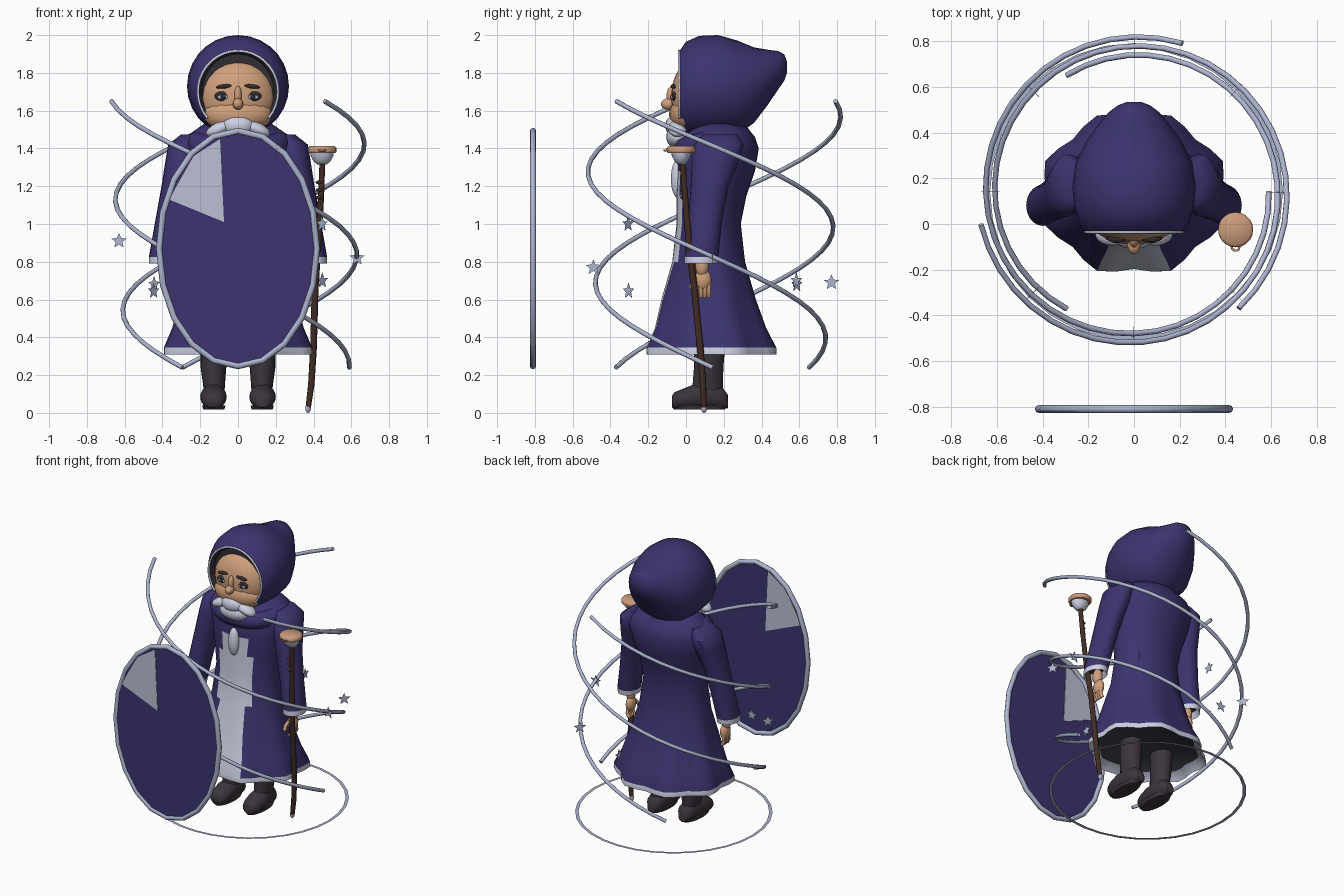
import bpy, bmesh
from math import sin, cos, pi, radians, hypot
from mathutils import Vector, Matrix

cube = bpy.data.objects.get("Cube")
if cube:
    bpy.data.objects.remove(cube, do_unlink=True)


def material(name, rgb):
    m = bpy.data.materials.new(name)
    m.use_nodes = True
    m.diffuse_color = (*rgb, 1)
    m.node_tree.nodes["Principled BSDF"].inputs["Base Color"].default_value = (*rgb, 1)
    return m


PURPLE = material("purple cloth", (.045, .034, .16))
TRIM = material("pale trim", (.6, .63, .76))
SILVER = material("silver", (.42, .46, .63))
SKIN = material("skin", (.63, .35, .2))
COPPER = material("copper", (.6, .33, .2))
WOOD = material("dark wood", (.055, .027, .018))
LEATHER = material("boot leather", (.045, .035, .045))
DARK = material("dark hair", (.03, .026, .032))
LINING = material("robe lining", (.045, .05, .065))
GLARE = material("mirror glare", (.5, .53, .66))


def finish(ob, smooth=True):
    bpy.ops.object.select_all(action='DESELECT')
    ob.select_set(True)
    bpy.context.view_layer.objects.active = ob
    if ob.type == 'CURVE':
        bpy.ops.object.convert(target='MESH')
        ob = bpy.context.object
    if smooth:
        bpy.ops.object.shade_smooth_by_angle(angle=radians(50))
    return ob


def mesh_object(name, bm, mats, smooth=True):
    bmesh.ops.recalc_face_normals(bm, faces=bm.faces)
    me = bpy.data.meshes.new(name)
    bm.to_mesh(me)
    bm.free()
    for m in mats:
        me.materials.append(m)
    ob = bpy.data.objects.new(name, me)
    bpy.context.collection.objects.link(ob)
    return finish(ob, smooth)


def loft(name, sections, mats, axis='Z', n=20, rule=None, wave=None, side=1):
    """Skin elliptical sections (position, centre a, centre b, radius a, radius b)."""
    bm = bmesh.new()
    rings = []
    for t, a, b, ra, rb in sections:
        ring = []
        for i in range(n):
            w = 2 * pi * i / n
            k = wave(w, t) if wave else 1
            p, q = side * (a + ra * k * cos(w)), b + rb * k * sin(w)
            ring.append(bm.verts.new((p, q, t) if axis == 'Z' else (p, t, q)))
        rings.append(ring)
    for r, s in zip(rings, rings[1:]):
        for i in range(n):
            j = (i + 1) % n
            bm.faces.new((r[i], r[j], s[j], s[i]))
    bm.faces.new(rings[0])
    bm.faces.new(rings[-1])
    if rule:
        for f in bm.faces:
            f.material_index = rule(f.calc_center_median(), len(f.verts) > 4)
    return mesh_object(name, bm, mats)


def ball(name, mat, loc, scale, tilt=0):
    bm = bmesh.new()
    m = Matrix.Translation(loc) @ Matrix.Rotation(tilt, 4, 'Y') @ Matrix.Diagonal((*scale, 1))
    bmesh.ops.create_uvsphere(bm, u_segments=20, v_segments=12, radius=1, matrix=m)
    return mesh_object(name, bm, [mat])


def tube(name, mat, points, radius, closed=False, taper=None):
    cu = bpy.data.curves.new(name, 'CURVE')
    cu.dimensions = '3D'
    cu.bevel_depth, cu.bevel_resolution, cu.use_fill_caps = radius, 2, True
    sp = cu.splines.new('POLY')
    sp.points.add(len(points) - 1)
    for i, p in enumerate(points):
        sp.points[i].co = (*p, 1)
        sp.points[i].radius = taper[i] if taper else 1
    sp.use_cyclic_u = closed
    cu.materials.append(mat)
    ob = bpy.data.objects.new(name, cu)
    bpy.context.collection.objects.link(ob)
    return finish(ob)


def plate(name, mat, points, thickness):
    bm = bmesh.new()
    f = bm.faces.new([bm.verts.new(p) for p in points])
    f.normal_update()
    move = f.normal * thickness
    ext = bmesh.ops.extrude_face_region(bm, geom=[f])
    bmesh.ops.translate(bm, vec=move, verts=[v for v in ext["geom"] if isinstance(v, bmesh.types.BMVert)])
    return mesh_object(name, bm, [mat], False)


# Robe with flared folds, pale front panel and hem, dark underside
def robe_rule(c, cap):
    if cap:
        return 2
    front = c.y < .1 and abs(c.x) < .12
    return 1 if c.z < .345 or (front and c.z < 1.34) else 0


def folds(w, z):
    return 1 + .05 * max(0, (.95 - z) / .6) * cos(8 * w + pi)


loft("robe", [(.36, 0, .135, .35, .3), (.31, 0, .135, .4, .35), (.345, 0, .135, .4, .35),
              (.45, 0, .13, .355, .3), (.6, 0, .12, .31, .255), (.8, 0, .12, .255, .195),
              (1, 0, .12, .23, .17), (1.15, 0, .135, .25, .185), (1.28, 0, .16, .28, .205),
              (1.4, 0, .17, .31, .215), (1.46, 0, .175, .28, .19), (1.53, 0, .17, .18, .14)],
     [PURPLE, TRIM, LINING], n=32, rule=robe_rule, wave=folds)

# Draped collar under the chin
collar = [(.22 * cos(2 * pi * i / 24), .12 + .13 * sin(2 * pi * i / 24), 1.43 - .03 * max(0, -sin(2 * pi * i / 24)))
          for i in range(24)]
tube("collar", PURPLE, collar, .062, True)

# Hood with dark lining and pale edge
loft("hood", [(0, 0, 1.7, .19, .2), (-.035, 0, 1.7, .212, .215), (0, 0, 1.715, .24, .25),
              (.07, 0, 1.73, .262, .266), (.17, 0, 1.73, .27, .27), (.27, 0, 1.722, .255, .25),
              (.36, 0, 1.735, .21, .2), (.43, 0, 1.775, .16, .148), (.49, 0, 1.815, .11, .1),
              (.52, 0, 1.828, .07, .07), (.535, 0, 1.83, .03, .03)], [PURPLE, DARK], 'Y', 28,
     lambda c, cap: int(c.y < .02 and hypot(c.x, c.z - 1.7) < .212))
tube("hood_trim", TRIM, [(.212 * cos(radians(a)), -.036, 1.7 + .216 * sin(radians(a)))
                         for a in range(-40, 221, 10)], .007)

# Head and face
ball("head", SKIN, (0, .045, 1.67), (.202, .125, .198))
ball("jaw", SKIN, (0, .01, 1.58), (.185, .1, .1))
ball("nose", SKIN, (0, -.095, 1.635), (.028, .038, .03))
ball("nose_bridge", SKIN, (0, -.075, 1.68), (.02, .028, .05))
ball("moustache", TRIM, (0, -.06, 1.52), (.085, .05, .055))
ball("beard", TRIM, (0, -.045, 1.46), (.11, .06, .06))
ball("beard_tail", TRIM, (0, -.045, 1.24), (.04, .035, .1))
for s, tag in ((1, "left"), (-1, "right")):
    ball(tag + "_moustache_side", TRIM, (s * .095, -.045, 1.505), (.08, .05, .035), s * .4)
    ball(tag + "_eye_socket", DARK, (s * .08, -.062, 1.677), (.045, .014, .026))
    ball(tag + "_eye", SILVER, (s * .08, -.068, 1.672), (.03, .013, .014))
    ball(tag + "_pupil", DARK, (s * .08, -.078, 1.672), (.014, .006, .013))
    ball(tag + "_brow", DARK, (s * .075, -.066, 1.728), (.042, .015, .011), s * .12)

    # Sleeve with cuff, and hand
    loft(tag + "_sleeve", [(.83, .4, .085, .05, .06), (.79, .4, .08, .072, .088), (.825, .398, .082, .074, .09),
                           (1, .365, .1, .076, .088), (1.2, .325, .125, .08, .1), (1.33, .3, .155, .085, .125),
                           (1.42, .285, .175, .085, .13), (1.475, .25, .18, .05, .09)], [PURPLE, TRIM, LINING],
         rule=lambda c, cap: 2 if cap and c.z < 1 else int(c.z < .82), side=s)
    ball(tag + "_wrist", SKIN, (s * .385, .085, .78), (.032, .036, .06))
    ball(tag + "_palm", SKIN, (s * .38, .09, .705), (.03, .045, .055))
    for i in range(4):
        y = .06 + .02 * i
        tube(tag + "_finger", SKIN, [(s * .385, y, .69), (s * .388, y, .64), (s * .373, y, .615)], .012)
    tube(tag + "_thumb", SKIN, [(s * .37, .06, .72), (s * .358, .035, .69), (s * .358, .025, .66)], .013)

    # Boots
    loft(tag + "_boot_foot", [(-.075, .13, .06, .03, .03), (-.06, .13, .065, .05, .045), (-.02, .13, .073, .066, .053),
                              (.04, .13, .085, .07, .065), (.12, .127, .09, .062, .07),
                              (.19, .125, .08, .055, .06), (.222, .125, .06, .03, .035)], [LEATHER], 'Y', side=s)
    loft(tag + "_boot_leg", [(.06, .125, .11, .05, .085), (.15, .127, .115, .058, .08), (.24, .13, .12, .068, .078),
                             (.45, .13, .13, .07, .085)], [LEATHER], side=s)
    loft(tag + "_boot_sole", [(.018, .128, .07, .055, .135), (.04, .128, .07, .062, .145)], [LEATHER], side=s)

# Staff with bowl, copper lid, small ring and metal tip
tube("staff", WOOD, [(.447, -.02, 1.34), (.44, -.005, 1.15), (.425, .015, .9), (.408, .045, .65),
                     (.4, .075, .35), (.388, .09, .15), (.372, .095, .03)], .02, False,
     [.8, .85, .9, .95, .95, .9, .75])
ball("staff_tip", SILVER, (.371, .095, .025), (.015, .015, .025))
loft("staff_bowl", [(1.315, .445, -.025, .025, .02), (1.332, .445, -.025, .045, .035),
                    (1.36, .445, -.025, .06, .05), (1.385, .445, -.025, .063, .055)], [TRIM])
loft("staff_lid", [(1.375, .445, -.025, .07, .07), (1.384, .445, -.025, .077, .077),
                   (1.402, .445, -.025, .077, .077), (1.412, .445, -.025, .066, .066)], [COPPER])
tube("lid_ring", COPPER, [(.445 + .017 * cos(i * pi / 5), -.1 + .017 * sin(i * pi / 5), 1.39)
                          for i in range(10)], .005, True)
for z in (1.14, 1.18, 1.22):
    ball("staff_knot", WOOD, (.43, -.015, z), (.02, .016, .01))

# Oval mirror in front
def oval(w, y):
    return (.417 * cos(w), y, .87 + .622 * sin(w))


N = 20
tube("mirror_rim", SILVER, [oval(2 * pi * i / N, -.81) for i in range(N)], .017, True)
plate("mirror_glass", PURPLE, [oval(2 * pi * i / N, -.812) for i in range(N)], .004)
glare = [(-.074, 1.01), (-.095, 1.45), (-.235, 1.36), (-.365, 1.13)]
for name, y in (("glare_front", -.8165), ("glare_back", -.8075)):
    plate(name, GLARE, [(x, y, z) for x, z in glare], .004)

# Three rising spirals around the body
AXIS = Vector((0, .14, 0))
for k in range(3):
    pts = []
    for i in range(33):
        t = i / 32
        w = radians(120 * k - 288 * t)
        r = .59 + .095 * t
        pts.append(AXIS + Vector((r * cos(w), r * sin(w), .24 + 1.41 * t)))
    tube("spiral", SILVER, pts, .0125)

# Flat ring low around the feet
bm = bmesh.new()
inner, outer = ([bm.verts.new(AXIS + Vector((r * cos(i * pi / 16), r * sin(i * pi / 16), .035)))
                 for i in range(32)] for r in (.63, .652))
for i in range(32):
    j = (i + 1) % 32
    bm.faces.new((inner[i], outer[i], outer[j], inner[j]))
mesh_object("ground_ring", bm, [SILVER], False)

# Floating stars, standing on radial planes
for k, z in enumerate((.82, .7, .69, .68, .91, .645, .77, 1.0)):
    w = k * pi / 4
    out = Vector((cos(w), sin(w), 0))
    star = []
    for i in range(10):
        a, r = pi / 2 + i * pi / 5, .019 if i % 2 else .043
        star.append(AXIS + out * (.63 + r * cos(a)) + Vector((0, 0, z + r * sin(a))))
    plate("star", SILVER, star, .003)
